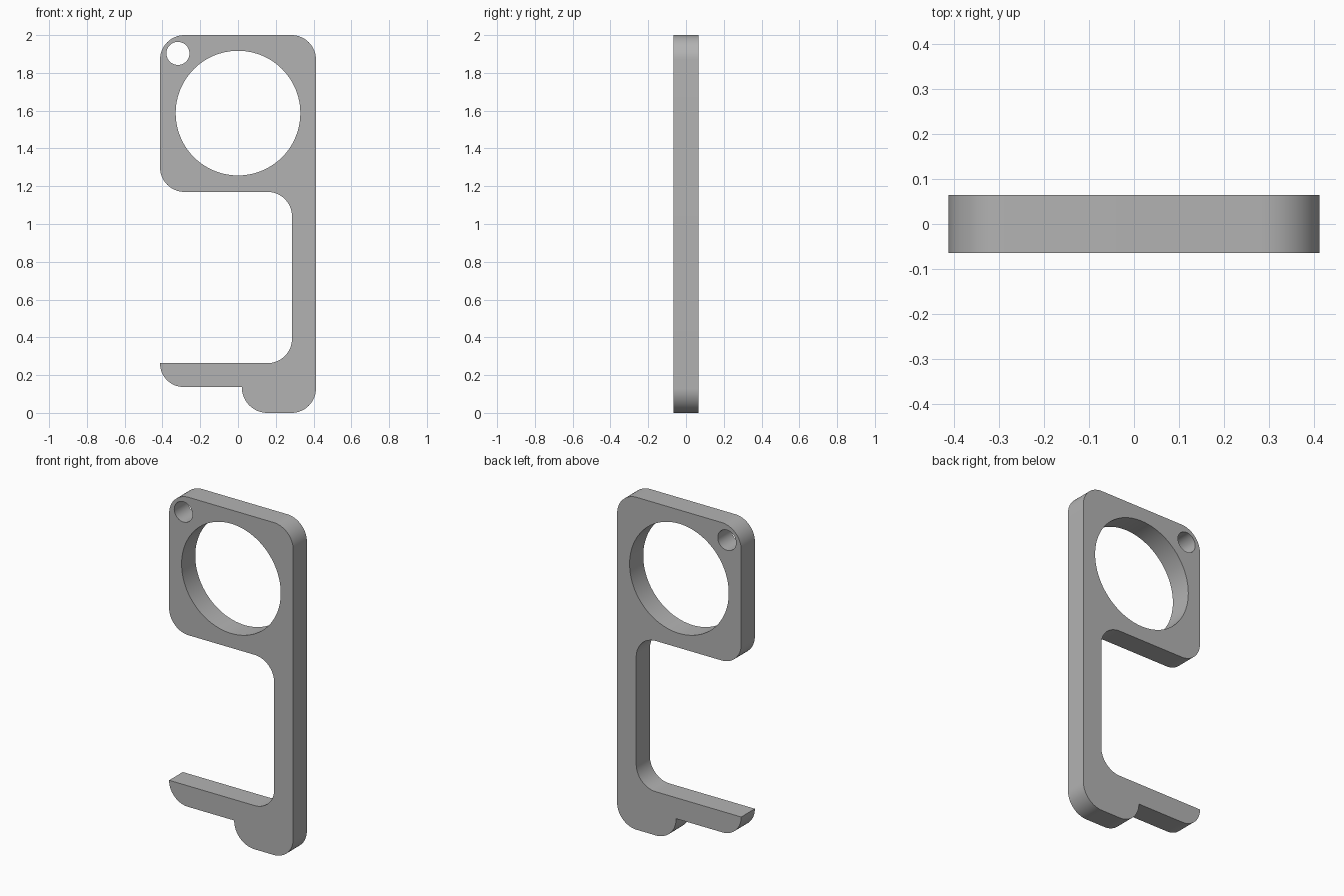
import bpy, bmesh
from math import pi, cos, sin, radians
from mathutils import Vector, Matrix

cube = bpy.data.objects.get("Cube")
if cube:
    bpy.data.objects.remove(cube, do_unlink=True)

HALF_DEPTH = 0.065
SEGMENTS = 16


def fillet(corners):
    """Round each (x, z, radius) right-angle corner of a closed outline."""
    points = []
    for i, (x, z, r) in enumerate(corners):
        here = Vector((x, z))
        if r == 0:
            points.append(here)
            continue
        before = (Vector(corners[i - 1][:2]) - here).normalized()
        after = (Vector(corners[(i + 1) % len(corners)][:2]) - here).normalized()
        centre = here + (before + after) * r
        for k in range(SEGMENTS + 1):
            a = pi / 2 * k / SEGMENTS
            points.append(centre - after * r * cos(a) - before * r * sin(a))
    return points


def circle(x, z, r, count):
    return [Vector((x + r * cos(2 * pi * k / count), z + r * sin(2 * pi * k / count)))
            for k in range(count)]


# Outline: hook arm, foot, spine, finger-ring block, mouth of the hook
outline = fillet([
    (-0.413, 0.263, 0), (-0.413, 0.137, 0.125),
    (0.02, 0.137, 0), (0.02, 0, 0.136),
    (0.413, 0, 0.13), (0.413, 2, 0.13),
    (-0.413, 2, 0.13), (-0.413, 1.17, 0.13),
    (0.286, 1.17, 0.13), (0.286, 0.263, 0.13),
])
finger_hole = circle(0, 1.587, 0.33, 96)
keyring_hole = circle(-0.318, 1.903, 0.061, 48)

# Filled flat profile, extruded to the plate thickness
profile = bpy.data.curves.new("hook_tool_body", "CURVE")
profile.dimensions = "2D"
profile.fill_mode = "BOTH"
profile.extrude = HALF_DEPTH
for loop in (outline, finger_hole, keyring_hole):
    spline = profile.splines.new("POLY")
    spline.points.add(len(loop) - 1)
    for point, co in zip(spline.points, loop):
        point.co = (co.x, co.y, 0, 1)
    spline.use_cyclic_u = True

body = bpy.data.objects.new("hook_tool_body", profile)
bpy.context.collection.objects.link(body)
bpy.ops.object.select_all(action="DESELECT")
bpy.context.view_layer.objects.active = body
body.select_set(True)
bpy.ops.object.convert(target="MESH")
body = bpy.context.object

# Stand upright and weld the caps to the walls
bm = bmesh.new()
bm.from_mesh(body.data)
bmesh.ops.transform(bm, matrix=Matrix.Rotation(pi / 2, 4, "X"), verts=bm.verts)
bmesh.ops.remove_doubles(bm, verts=bm.verts, dist=0.0005)
bmesh.ops.recalc_face_normals(bm, faces=bm.faces)
bm.to_mesh(body.data)
bm.free()
bpy.ops.object.shade_smooth_by_angle(angle=radians(30))

# Plain grey finish
grey = bpy.data.materials.new("plain_grey")
grey.use_nodes = True
colour = (0.45, 0.45, 0.45, 1)
grey.diffuse_color = colour
grey.node_tree.nodes["Principled BSDF"].inputs["Base Color"].default_value = colour
body.data.materials.clear()
body.data.materials.append(grey)
